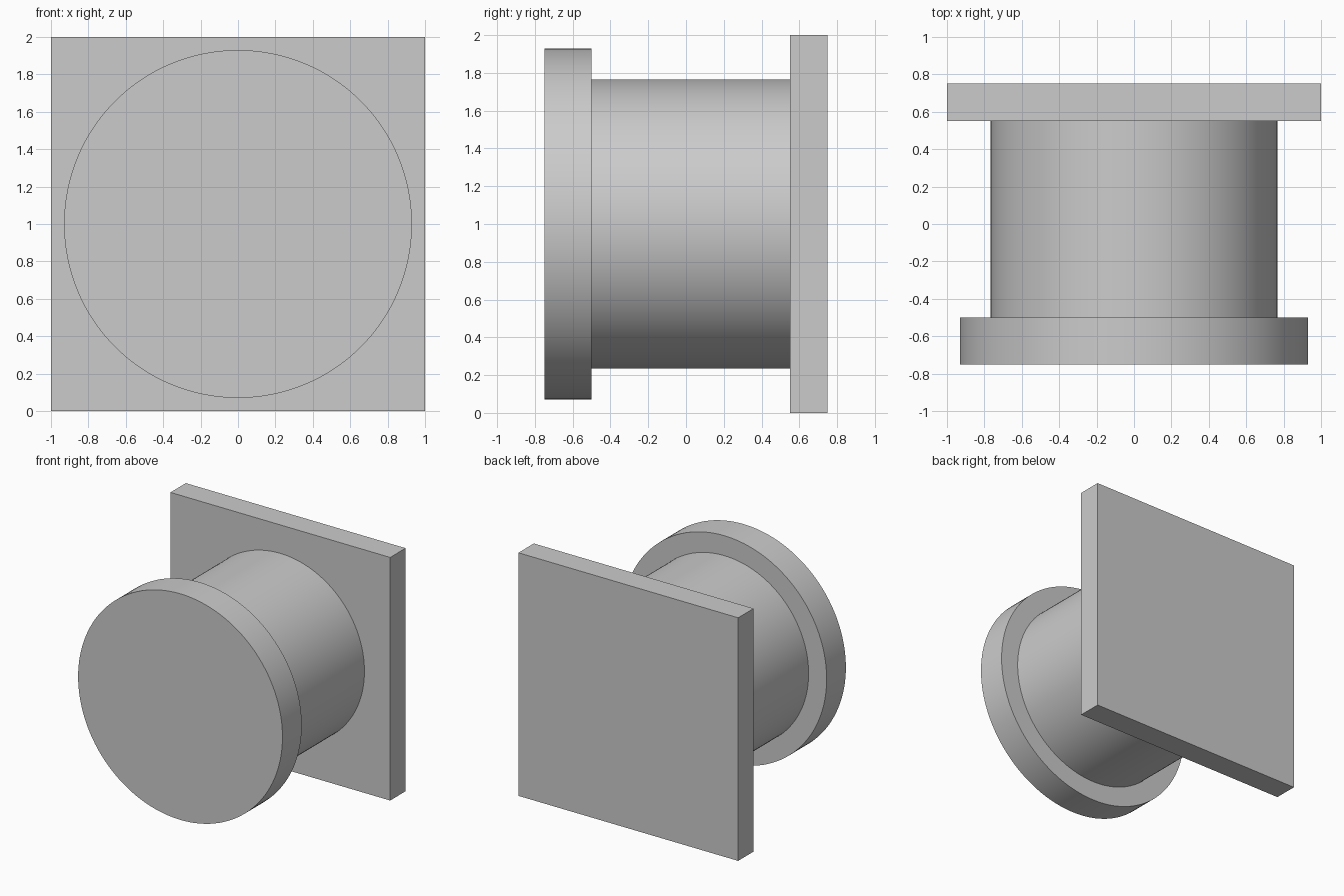
import bpy
from math import pi, radians

if "Cube" in bpy.data.objects:
    bpy.data.objects.remove(bpy.data.objects["Cube"])

CENTRE_Z = 1.0


def cylinder_along_y(name, radius, y0, y1):
    bpy.ops.mesh.primitive_cylinder_add(
        vertices=128, radius=radius, depth=y1 - y0,
        location=(0, (y0 + y1) / 2, CENTRE_Z), rotation=(pi / 2, 0, 0))
    bpy.context.object.name = name
    bpy.ops.object.shade_smooth_by_angle(angle=radians(30))


# Square mounting plate at the back
bpy.ops.mesh.primitive_cube_add(size=1, location=(0, 0.65, CENTRE_Z))
plate = bpy.context.object
plate.name = "back_plate"
plate.scale = (2, 0.2, 2)
bpy.ops.object.transform_apply(location=False, rotation=False, scale=True)

# Round neck joining the plate and the front disc
cylinder_along_y("neck", 0.766, -0.5, 0.55)

# Wide front disc
cylinder_along_y("front_disc", 0.93, -0.75, -0.5)
